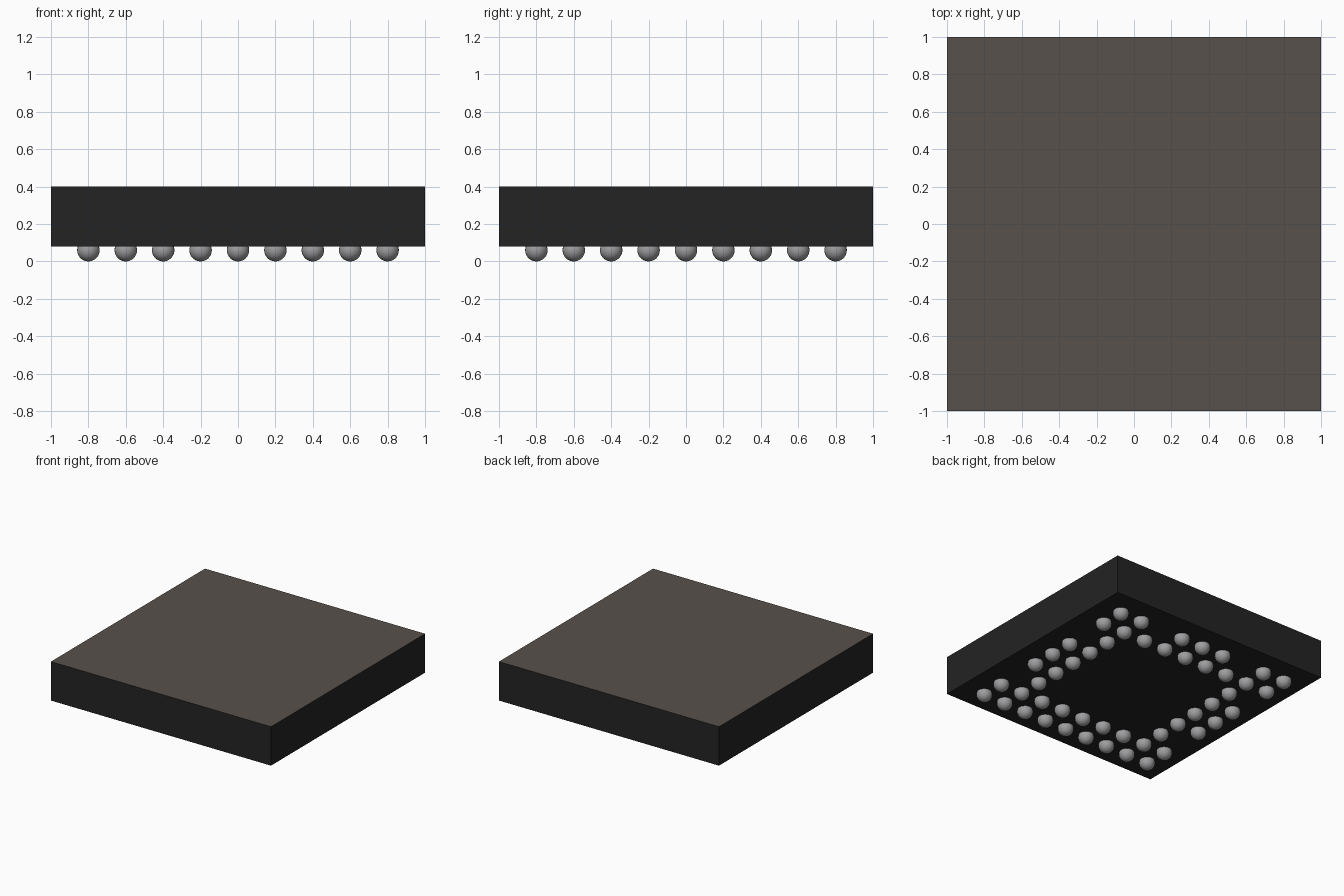
import bpy, bmesh
from mathutils import Matrix

if "Cube" in bpy.data.objects:
    bpy.data.objects.remove(bpy.data.objects["Cube"])


def material(name, rgb):
    m = bpy.data.materials.new(name)
    m.diffuse_color = (*rgb, 1)
    m.use_nodes = True
    m.node_tree.nodes["Principled BSDF"].inputs["Base Color"].default_value = m.diffuse_color
    return m


black = material("black_resin", (0.017, 0.017, 0.017))
taupe = material("taupe_lid", (0.095, 0.083, 0.069))
solder = material("solder_grey", (0.34, 0.34, 0.35))


def finish(bm, name, mats):
    mesh = bpy.data.meshes.new(name)
    bm.to_mesh(mesh)
    bm.free()
    for m in mats:
        mesh.materials.append(m)
    obj = bpy.data.objects.new(name, mesh)
    bpy.context.collection.objects.link(obj)
    return obj


# Square package body, with the upward face in the lid colour
bm = bmesh.new()
bmesh.ops.create_cube(bm, size=1, matrix=Matrix.Translation((0, 0, 0.24))
                      @ Matrix.Diagonal((2, 2, 0.32, 1)))
bm.normal_update()
for f in bm.faces:
    f.material_index = 1 if f.normal.z > 0.5 else 0
finish(bm, "package_body", [black, taupe])

# Two rings of solder balls on a 9 x 9 grid; the outer ring has gaps
# on every side except the front
PITCH, R = 0.2, 0.06
bm = bmesh.new()
for i in range(-4, 5):
    for j in range(-4, 5):
        inner, outer = sorted((abs(i), abs(j)))
        gap = outer == 4 and inner == 2 and j != -4
        if outer >= 3 and not gap:
            bmesh.ops.create_uvsphere(
                bm, u_segments=24, v_segments=16, radius=R,
                matrix=Matrix.Translation((i * PITCH, j * PITCH, R)))
for f in bm.faces:
    f.smooth = True
finish(bm, "solder_balls", [solder])
